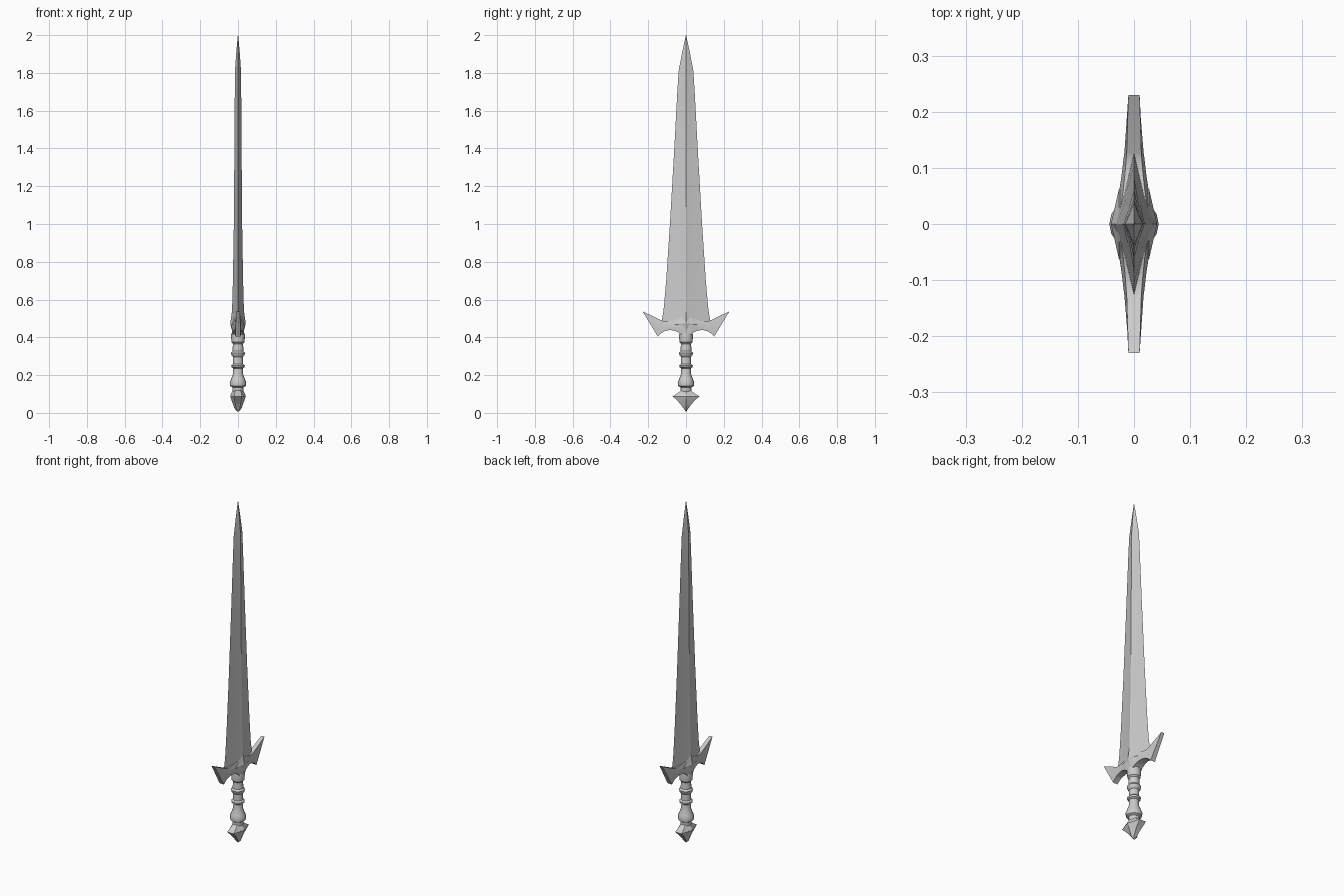
import bpy
import math


def finish(name, verts, faces, angle=30):
    mesh = bpy.data.meshes.new(name)
    mesh.from_pydata(verts, [], faces)
    obj = bpy.data.objects.new(name, mesh)
    bpy.context.collection.objects.link(obj)
    bpy.ops.object.select_all(action='DESELECT')
    obj.select_set(True)
    bpy.context.view_layer.objects.active = obj
    # consistent outward normals
    bpy.ops.object.mode_set(mode='EDIT')
    bpy.ops.mesh.select_all(action='SELECT')
    bpy.ops.mesh.normals_make_consistent(inside=False)
    bpy.ops.object.mode_set(mode='OBJECT')
    bpy.ops.object.shade_smooth_by_angle(angle=math.radians(angle))
    return obj


def loft(name, rings, angle=30):
    """Skin equal-length rings of points and cap both ends."""
    n = len(rings[0])
    verts = [p for r in rings for p in r]
    faces = [(k * n + i, k * n + (i + 1) % n, (k + 1) * n + (i + 1) % n, (k + 1) * n + i)
             for k in range(len(rings) - 1) for i in range(n)]
    faces += [tuple(range(n)), tuple(range(len(verts) - n, len(verts)))]
    return finish(name, verts, faces, angle)


# Blade: hollow-ground diamond section (z, half width, half thickness)
blade = [(0.45, 0.130, 0.034), (0.50, 0.126, 0.033), (0.56, 0.117, 0.031),
         (0.70, 0.105, 0.027), (1.00, 0.085, 0.022), (1.40, 0.062, 0.019),
         (1.70, 0.046, 0.017), (1.81, 0.039, 0.016), (1.90, 0.022, 0.010),
         (2.00, 0.0008, 0.0008)]
quarter = [(1.0, 0.0), (0.42, 0.52), (0.0, 1.0), (-0.42, 0.52)]
section = quarter + [(-a, -b) for a, b in quarter]
loft("blade", [[(b * t, a * w, z) for a, b in section] for z, w, t in blade], 25)

# Guard: slanted sections (y top, z top, y bottom, z bottom, top, middle, bottom half thickness)
half = [(0.000, 0.530, 0.000, 0.412, 0.026, 0.034, 0.030),
        (0.025, 0.510, 0.025, 0.414, 0.025, 0.034, 0.029),
        (0.040, 0.499, 0.037, 0.424, 0.022, 0.031, 0.026),
        (0.062, 0.491, 0.060, 0.435, 0.019, 0.026, 0.023),
        (0.090, 0.485, 0.085, 0.439, 0.016, 0.022, 0.020),
        (0.115, 0.484, 0.112, 0.433, 0.014, 0.019, 0.018),
        (0.128, 0.489, 0.130, 0.423, 0.013, 0.017, 0.016),
        (0.230, 0.538, 0.150, 0.405, 0.010, 0.012, 0.014)]
stations = [(-s[0], s[1], -s[2]) + s[3:] for s in half[:0:-1]] + half
guard = []
for yt, zt, yb, zb, t, m, b in stations:
    ym, zm = (yt + yb) / 2, (zt + zb) / 2
    guard.append([(t, yt, zt), (m, ym, zm), (b, yb, zb),
                  (-b, yb, zb), (-m, ym, zm), (-t, yt, zt)])
loft("guard", guard, 25)

# Star boss raised on both faces of the guard centre
outline = [(0, 0.568), (0.018, 0.505), (0.062, 0.466), (0.024, 0.448),
           (0, 0.415), (-0.024, 0.448), (-0.062, 0.466), (-0.018, 0.505)]
for side, name in ((1, "guard_star_right"), (-1, "guard_star_left")):
    verts = [(0.0, y, z) for y, z in outline]
    verts += [(side * 0.027, y, z) for y, z in outline] + [(side * 0.041, 0, 0.475)]
    faces = [tuple(range(8))]
    for i in range(8):
        j = (i + 1) % 8
        faces += [(i, j, 8 + j, 8 + i), (8 + i, 8 + j, 16)]
    finish(name, verts, faces, 15)

# Grip: turned profile (z, radius)
grip = [(0.110, 0.028), (0.135, 0.029), (0.142, 0.041), (0.160, 0.044),
        (0.178, 0.037), (0.205, 0.027), (0.236, 0.025), (0.242, 0.034),
        (0.252, 0.036), (0.260, 0.027), (0.296, 0.026), (0.304, 0.034),
        (0.318, 0.037), (0.328, 0.029), (0.366, 0.027), (0.374, 0.034),
        (0.405, 0.037), (0.422, 0.035)]
loft("grip", [[(r * math.cos(i * math.tau / 16), r * math.sin(i * math.tau / 16), z)
               for i in range(16)] for z, r in grip], 35)

# Pommel: concave flared diamond (z, half depth x, half width y)
pommel = [(0.008, 0.004, 0.002), (0.025, 0.020, 0.014), (0.045, 0.026, 0.028),
          (0.065, 0.034, 0.046), (0.088, 0.041, 0.071), (0.102, 0.037, 0.048),
          (0.113, 0.030, 0.034), (0.127, 0.022, 0.018)]
loft("pommel", [[(a, 0, z), (a * 0.5, b, z), (-a * 0.5, b, z),
                 (-a, 0, z), (-a * 0.5, -b, z), (a * 0.5, -b, z)]
                for z, a, b in pommel], 30)
